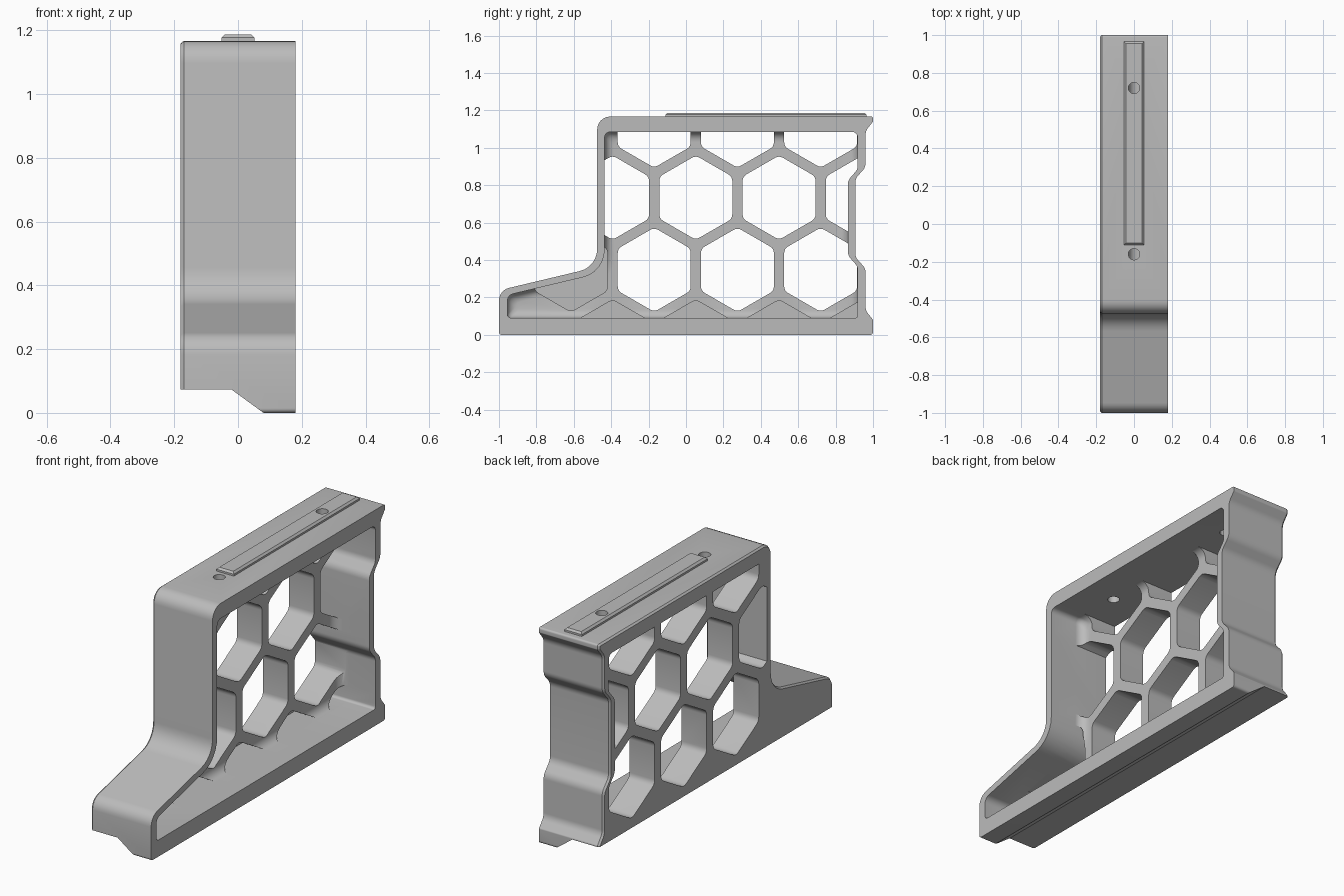
import bpy, bmesh, math
from mathutils import Vector

cube = bpy.data.objects.get("Cube")
if cube:
    bpy.data.objects.remove(cube, do_unlink=True)

grey = bpy.data.materials.new("matte grey")
grey.use_nodes = True
GREY = (0.5, 0.5, 0.5, 1)
grey.diffuse_color = GREY
grey.node_tree.nodes["Principled BSDF"].inputs["Base Color"].default_value = GREY

LEFT, RIGHT = 0.18, -0.18     # open side and honeycomb side
WEB = -0.03                   # inner face of the honeycomb
PITCH, CELL = 0.445, 0.39     # honeycomb spacing and cell width


def rounded(corners, radii, steps=6):
    """Replace each corner by an arc with a fixed number of points."""
    pts = [Vector(c) for c in corners]
    out = []
    for i, p in enumerate(pts):
        a, b = pts[i - 1] - p, pts[(i + 1) % len(pts)] - p
        half = a.angle(b) / 2
        cut = min(max(radii[i], 0.002) / math.tan(half), 0.47 * min(a.length, b.length))
        r = cut * math.tan(half)
        u, v = a.normalized(), b.normalized()
        centre = p + (u + v).normalized() * (r / math.sin(half))
        s, e = p + u * cut - centre, p + v * cut - centre
        sweep = s.angle_signed(e)
        for k in range(steps + 1):
            t = -sweep * k / steps
            c, n = math.cos(t), math.sin(t)
            out.append(centre + Vector((s.x * c - s.y * n, s.x * n + s.y * c)))
    return out


def inset(corners, d):
    """Move every edge of a clockwise outline inwards by d."""
    pts = [Vector(c) for c in corners]
    out = []
    for i, p in enumerate(pts):
        u = (p - pts[i - 1]).normalized()
        v = (pts[(i + 1) % len(pts)] - p).normalized()
        nu, nv = Vector((u.y, -u.x)), Vector((v.y, -v.x))
        out.append(p + (nu + nv) * (d / (1 + nu.dot(nv))))
    return out


def loft(name, layers, place=lambda d, p: (d, p[0], p[1])):
    """Solid through a list of (depth, outline) layers."""
    bm = bmesh.new()
    rings = [[bm.verts.new(place(d, p)) for p in outline] for d, outline in layers]
    bm.faces.new(rings[0])
    bm.faces.new(rings[-1])
    for a, b in zip(rings, rings[1:]):
        for i in range(len(a)):
            bm.faces.new((a[i - 1], a[i], b[i], b[i - 1]))
    bmesh.ops.recalc_face_normals(bm, faces=bm.faces)
    mesh = bpy.data.meshes.new(name)
    bm.to_mesh(mesh)
    bm.free()
    obj = bpy.data.objects.new(name, mesh)
    bpy.context.collection.objects.link(obj)
    mesh.materials.append(grey)
    return obj


def boolean(obj, cutter, operation="DIFFERENCE"):
    """Combine two solids and discard the cutter."""
    mod = obj.modifiers.new("cut", "BOOLEAN")
    mod.operation, mod.solver, mod.object = operation, "EXACT", cutter
    cutter.hide_render = True
    deps = bpy.context.evaluated_depsgraph_get()
    mesh = bpy.data.meshes.new_from_object(obj.evaluated_get(deps))
    obj.modifiers.clear()
    obj.data = mesh
    bpy.data.objects.remove(cutter, do_unlink=True)


# Side outlines as (y, z), clockwise
outer = [(-1, 0), (-1, 0.238), (-0.475, 0.363), (-0.475, 1.167), (1, 1.167),
         (1, 1.14), (0.96, 1.09), (0.96, 0.895), (0.905, 0.835), (0.905, 0.415),
         (0.96, 0.355), (0.96, 0.13), (1, 0.08), (1, 0)]
outer_r = [0.015, 0.07, 0.12, 0.07, 0.01, 0.01, 0.06, 0.06, 0.06, 0.06, 0.06, 0.06, 0.01, 0.015]
inner = [(-0.955, 0.09), (-0.955, 0.212), (-0.435, 0.335), (-0.435, 1.085), (0.918, 1.085),
         (0.918, 0.885), (0.865, 0.825), (0.865, 0.425), (0.918, 0.365), (0.918, 0.09)]
inner_r = [0.02, 0.04, 0.15, 0.03, 0.03, 0.05, 0.06, 0.06, 0.05, 0.015]

# Frame body with a small chamfer on the honeycomb side
frame = loft("bracket_frame", [
    (RIGHT, inset(rounded(outer, outer_r), 0.008)),
    (RIGHT + 0.01, rounded(outer, outer_r)),
    (LEFT, rounded(outer, outer_r))])

# Hollow, with a fillet where the walls meet the honeycomb
FILLET = 0.05
layers = []
for k in range(7):
    t = math.pi / 2 * (1 - k / 6)
    outline = rounded(inset(inner, FILLET * (1 - math.cos(t))), inner_r)
    layers.append((WEB + FILLET * (1 - math.sin(t)), outline))
layers.append((0.3, layers[-1][1]))
boolean(frame, loft("hollow_cutter", layers))


def hex_cutter(y, z, start):
    """Hexagonal hole kept inside the walls."""
    r = CELL / math.sqrt(3)
    corners = [(y + r * math.sin(k * math.pi / 3), z + r * math.cos(k * math.pi / 3))
               for k in range(6)]
    outline = rounded(corners, [0.04] * 6, 4)
    cell = loft("cell_cutter", [(start, outline), (0.25, outline)])
    limit = rounded(inner, inner_r)
    boolean(cell, loft("limit", [(-0.4, limit), (0.4, limit)]), "INTERSECT")
    return cell


# Honeycomb: blind pockets along the floor and in the foot, open cells above
ROW = PITCH * math.sqrt(3) / 2
Z0, Y0 = 0.348, -0.17
POCKET = -0.13
cells = [(Y0 + (c - 0.5) * PITCH, Z0 - ROW, POCKET) for c in range(4)]
cells.append((Y0 - PITCH, Z0, POCKET))
cells += [(Y0 + c * PITCH, Z0 + r * ROW, -0.3) for r in (0, 2) for c in range(3)]
cells += [(Y0 + (c - 0.5) * PITCH, Z0 + ROW, -0.3) for c in range(4)]
for y, z, start in cells:
    boolean(frame, hex_cutter(y, z, start))

# Stepped and sloped underside
step = [(0.08, -0.1), (0.08, 0), (-0.02, 0.073), (-0.3, 0.073), (-0.3, -0.1)]
boolean(frame, loft("underside_cutter", [(-1.2, step), (1.2, step)],
                    lambda d, p: (p[0], d, p[1])))

# Raised rail on the top
def rail_outline(d):
    x, front, back = 0.052 - d, -0.11 + d, 0.965 - d
    return [(-x, front), (-x, back), (x, back), (x, front)]

flat = lambda d, p: (p[0], p[1], d)
rail = loft("top_rail", [(1.16, rail_outline(0)), (1.177, rail_outline(0)),
                         (1.187, rail_outline(0.01))], flat)

# Screw holes through the top wall and the rail
def hole(y):
    ring = [(0.03 * math.cos(k * math.pi / 12), y + 0.03 * math.sin(k * math.pi / 12))
            for k in range(24)]
    return loft("hole_cutter", [(1.0, ring), (1.3, ring)], flat)

for y in (-0.16, 0.72):
    boolean(frame, hole(y))
boolean(rail, hole(0.72))

for obj in (frame, rail):
    bpy.ops.object.select_all(action="DESELECT")
    obj.select_set(True)
    bpy.context.view_layer.objects.active = obj
    bpy.ops.object.shade_smooth_by_angle(angle=math.radians(32))
